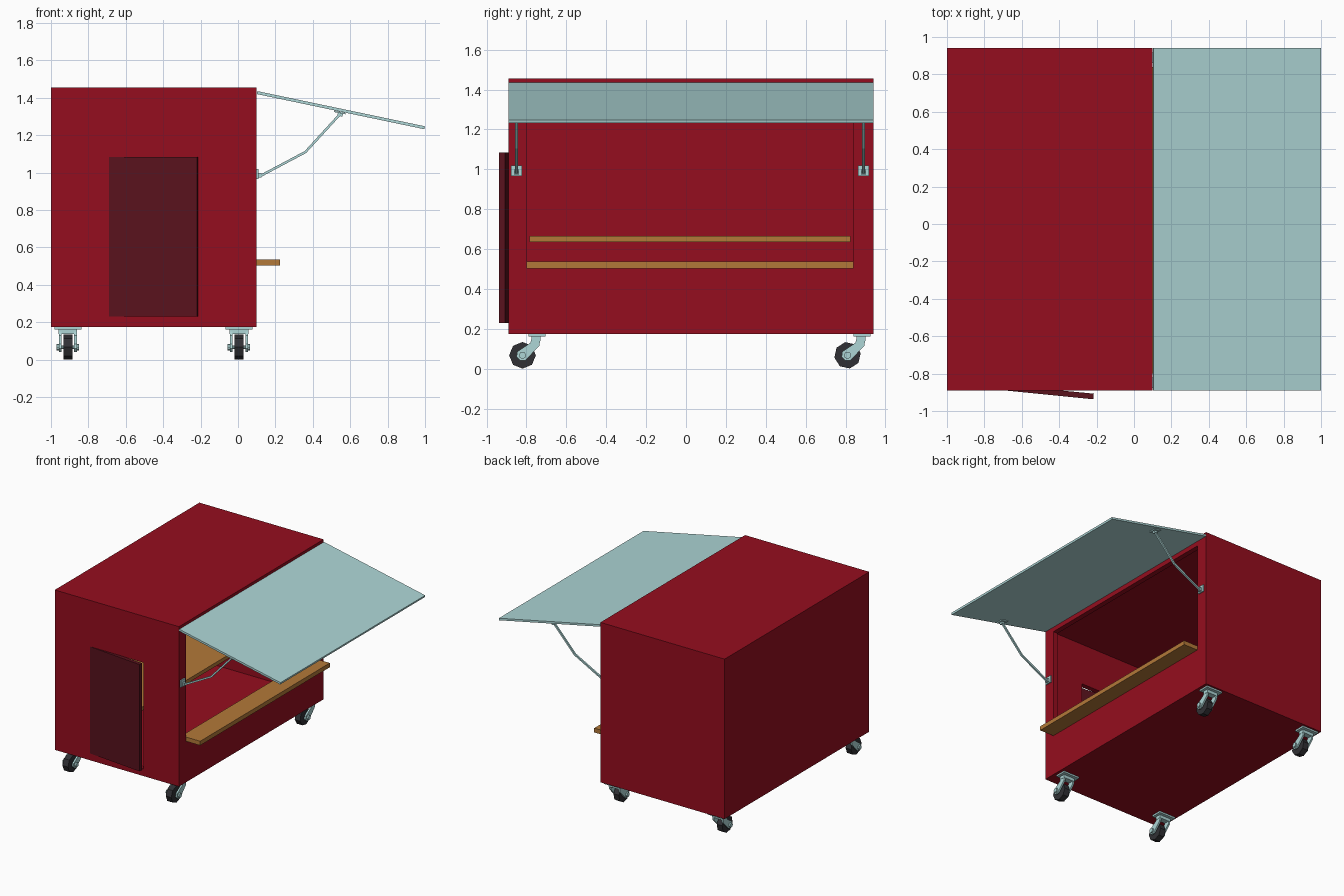
import bpy, bmesh
from math import atan2, radians, cos, sin
from mathutils import Vector, Matrix

if "Cube" in bpy.data.objects:
    bpy.data.objects.remove(bpy.data.objects["Cube"])


def material(name, rgb):
    m = bpy.data.materials.new(name)
    m.diffuse_color = (*rgb, 1)
    m.use_nodes = True
    m.node_tree.nodes["Principled BSDF"].inputs["Base Color"].default_value = m.diffuse_color
    return m


RED = material("red_paint", (0.30, 0.004, 0.013))
DARK = material("dark_red", (0.10, 0.006, 0.012))
TEAL = material("pale_teal", (0.42, 0.67, 0.67))
WOOD = material("wood", (0.45, 0.19, 0.04))
RUBBER = material("rubber", (0.03, 0.03, 0.035))


def finish(name, bm, mat):
    bmesh.ops.recalc_face_normals(bm, faces=bm.faces[:])
    me = bpy.data.meshes.new(name)
    bm.to_mesh(me)
    bm.free()
    ob = bpy.data.objects.new(name, me)
    bpy.context.collection.objects.link(ob)
    if mat:
        me.materials.append(mat)
    return ob


def box(name, x, y, z, mat=None):
    """Box given by its (min, max) range on each axis."""
    bm = bmesh.new()
    size = [r[1] - r[0] for r in (x, y, z)]
    mid = [(r[1] + r[0]) / 2 for r in (x, y, z)]
    bmesh.ops.create_cube(bm, size=1, matrix=Matrix.Translation(mid) @ Matrix.Diagonal((*size, 1)))
    return finish(name, bm, mat)


def prism(name, pts, axis, lo, hi, mat):
    """Extrude a 2D outline along x (pts = y,z), y (pts = x,z) or z (pts = x,y)."""
    bm = bmesh.new()

    def put(p, d):
        c = list(p)
        c.insert(axis, d)
        return bm.verts.new(c)
    a = [put(p, lo) for p in pts]
    b = [put(p, hi) for p in pts]
    bm.faces.new(a)
    bm.faces.new(b[::-1])
    n = len(pts)
    for i in range(n):
        bm.faces.new((a[i], b[i], b[(i + 1) % n], a[(i + 1) % n]))
    return finish(name, bm, mat)


def strip(path, w):
    """Outline of a bent bar of width w following a 2D path."""
    left, right = [], []
    for i, p in enumerate(path):
        d = Vector(path[min(i + 1, len(path) - 1)]) - Vector(path[max(i - 1, 0)])
        n = Vector((-d.y, d.x)).normalized() * w / 2
        left.append(Vector(p) + n)
        right.append(Vector(p) - n)
    return left + right[::-1]


def ring(cy, cz, r, n, turn=0.0):
    return [(cy + r * cos(radians(360 * i / n + turn)), cz + r * sin(radians(360 * i / n + turn)))
            for i in range(n)]


# Hollow body with serving window and doorway
Y0, Y1 = -0.89, 0.94
body = box("body", (-1, 0.10), (Y0, Y1), (0.175, 1.455), RED)
cutters = [
    box("cut_room", (-0.96, 0.06), (Y0 + 0.04, Y1 - 0.04), (0.215, 1.415)),
    box("cut_window", (0.0, 0.2), (-0.80, 0.84), (0.535, 1.383)),
    box("cut_door", (-0.69, -0.215), (-1.0, -0.80), (0.232, 1.083)),
]
bpy.context.view_layer.objects.active = body
for c in cutters:
    mod = body.modifiers.new("cut", 'BOOLEAN')
    mod.operation = 'DIFFERENCE'
    mod.solver = 'EXACT'
    mod.object = c
    bpy.ops.object.modifier_apply(modifier=mod.name)
    bpy.data.objects.remove(c)

# Door, slightly ajar
prism("door", [(-0.688, -0.862), (-0.215, -0.907), (-0.218, -0.937), (-0.690, -0.890)],
      2, 0.23, 1.085, DARK)

# Counter outside, worktop inside
box("outer_counter", (0.06, 0.225), (-0.80, 0.84), (0.503, 0.537), WOOD)
box("inner_worktop", (-0.96, -0.30), (-0.785, 0.825), (0.635, 0.665), WOOD)

# Awning panel
prism("awning", strip([(0.102, 1.428), (0.998, 1.24)], 0.016), 1, Y0, Y1, TEAL)

# Awning stays with brackets at each end
for tag, y in (("front", -0.85), ("back", 0.89)):
    prism(f"{tag}_stay", strip([(0.115, 0.98), (0.36, 1.11), (0.545, 1.312)], 0.013),
          1, y - 0.007, y + 0.007, TEAL)
    box(f"{tag}_wall_plate", (0.10, 0.11), (y - 0.028, y + 0.028), (0.965, 1.02), TEAL)
    box(f"{tag}_wall_lug", (0.108, 0.125), (y - 0.012, y + 0.012), (0.973, 0.998), TEAL)
    prism(f"{tag}_awning_plate", strip([(0.515, 1.328), (0.575, 1.3155)], 0.008),
          1, y - 0.028, y + 0.028, TEAL)
    prism(f"{tag}_awning_lug", strip([(0.533, 1.315), (0.560, 1.309)], 0.02),
          1, y - 0.012, y + 0.012, TEAL)

# Swivel casters
for sx, x in (("left", -0.91), ("right", 0.005)):
    for sy, y in (("front", -0.82), ("back", 0.81)):
        n = f"{sy}_{sx}_caster"
        box(n + "_plate", (x - 0.072, x + 0.072), (y + 0.03, y + 0.115), (0.162, 0.176), TEAL)
        # fork crown and two cheeks
        box(n + "_crown", (x - 0.05, x + 0.05), (y + 0.045, y + 0.09), (0.138, 0.163), TEAL)
        cheek = [(y - 0.026, 0.085), (y - 0.03, 0.06), (y - 0.012, 0.04), (y + 0.015, 0.042),
                 (y + 0.085, 0.115), (y + 0.09, 0.163), (y + 0.048, 0.163), (y + 0.04, 0.13)]
        for side, s in (("a", -1), ("b", 1)):
            e = sorted((x + s * 0.034, x + s * 0.048))
            prism(f"{n}_cheek_{side}", cheek, 0, e[0], e[1], TEAL)
            e = sorted((x + s * 0.048, x + s * 0.060))
            prism(f"{n}_nut_{side}", ring(y, 0.067, 0.018, 8), 0, e[0], e[1], TEAL)
        prism(n + "_axle", ring(y, 0.067, 0.01, 8), 0, x - 0.048, x + 0.048, TEAL)
        prism(n + "_wheel", ring(y, 0.067, 0.067, 8, 10 if sy == "back" else 90),
              0, x - 0.024, x + 0.024, RUBBER)
        bpy.data.objects[n + "_wheel"].data.update()
